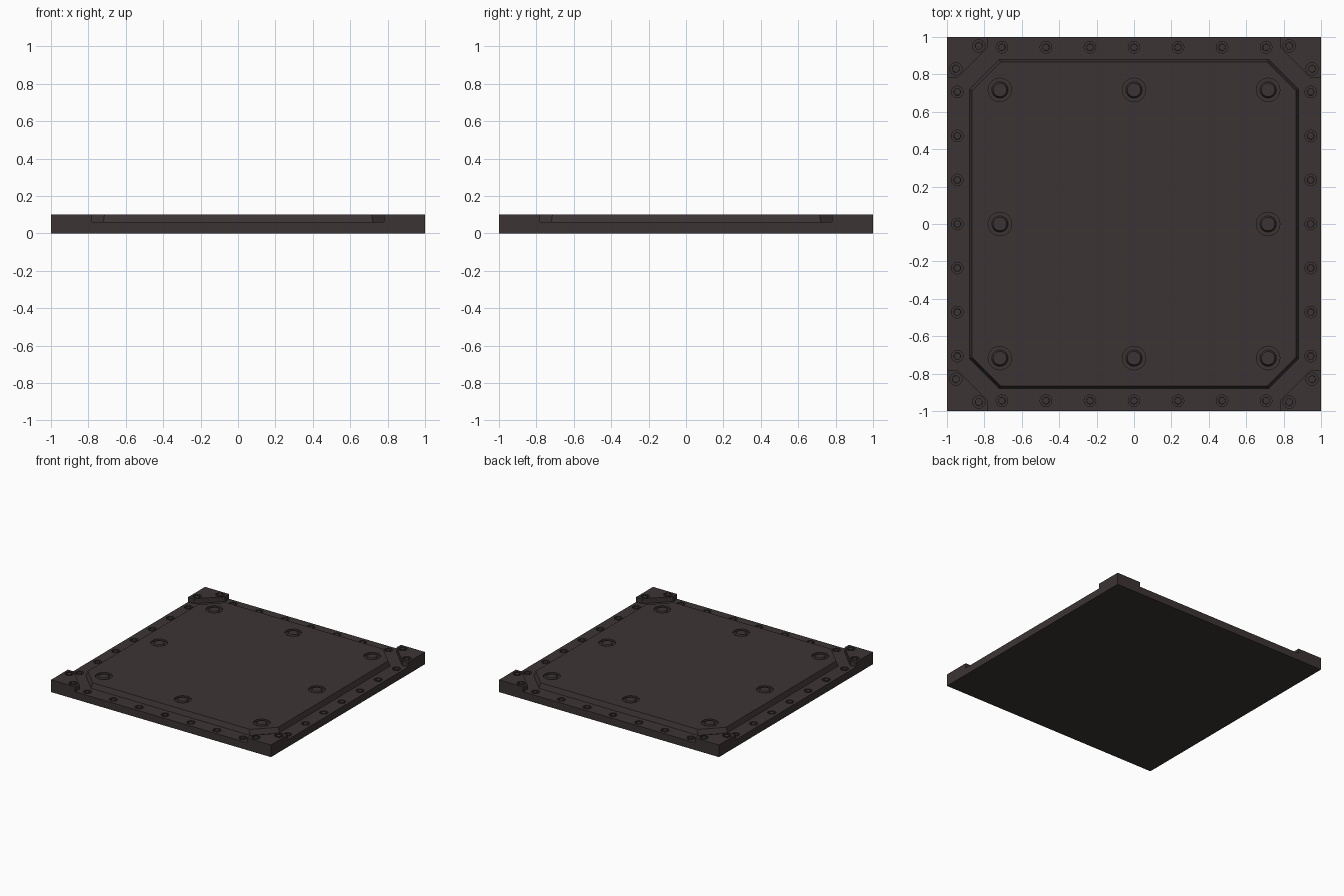
import bpy, bmesh, math

if "Cube" in bpy.data.objects:
    bpy.data.objects.remove(bpy.data.objects["Cube"])

metal = bpy.data.materials.new("dark_brown_metal")
metal.diffuse_color = (0.045, 0.034, 0.034, 1)
metal.use_nodes = True
metal.node_tree.nodes["Principled BSDF"].inputs["Base Color"].default_value = metal.diffuse_color

RIM, TOP = 0.06, 0.10


def make(name, build):
    bm = bmesh.new()
    build(bm)
    bmesh.ops.recalc_face_normals(bm, faces=bm.faces)
    me = bpy.data.meshes.new(name)
    bm.to_mesh(me)
    bm.free()
    me.materials.append(metal)
    ob = bpy.data.objects.new(name, me)
    bpy.context.collection.objects.link(ob)
    return ob


def loft(bm, rings):
    """Skin a stack of (outline, z) rings and cap both ends."""
    vs = [[bm.verts.new((x, y, z)) for x, y in pts] for pts, z in rings]
    n = len(vs[0])
    for a, b in zip(vs, vs[1:]):
        for i in range(n):
            bm.faces.new((a[i], a[(i + 1) % n], b[(i + 1) % n], b[i]))
    bm.faces.new(vs[0][::-1])
    bm.faces.new(vs[-1])


def circle(x, y, r, n=24):
    return [(x + r * math.cos(2 * math.pi * i / n), y + r * math.sin(2 * math.pi * i / n)) for i in range(n)]


def octagon(h, c):
    return [(-c, -h), (c, -h), (h, -c), (h, c), (c, h), (-c, h), (-h, c), (-h, -c)]


def bolt_pockets(target, name, spots, z, r_out, r_low, r_top, depth):
    """Sink round pockets into a part and seat a bevelled bolt in each."""
    def cut(bm):
        for x, y in spots:
            loft(bm, [(circle(x, y, r_out), z - depth), (circle(x, y, r_out), z + 0.02)])
    cutter = make(name + "_cutter", cut)
    mod = target.modifiers.new("pockets", 'BOOLEAN')
    mod.operation = 'DIFFERENCE'
    mod.solver = 'EXACT'
    mod.object = cutter
    bpy.context.view_layer.objects.active = target
    bpy.ops.object.modifier_apply(modifier=mod.name)
    bpy.data.objects.remove(cutter)

    def bolts(bm):
        for x, y in spots:
            loft(bm, [(circle(x, y, r_low), z - depth), (circle(x, y, r_top), z)])
    make(name, bolts)


# base plate
base = make("base_plate", lambda bm: loft(bm, [([(-1, -1), (1, -1), (1, 1), (-1, 1)], z) for z in (0, RIM)]))

# raised centre panel with sloped edge
panel = make("centre_panel", lambda bm: loft(bm, [(octagon(0.88, 0.72), RIM), (octagon(0.865, 0.714), TOP)]))


# corner brackets, mirrored to all four corners
def corners(bm):
    outline = [(1, 1), (0.78, 1), (0.78, 0.945), (0.945, 0.78), (1, 0.78)]
    for sx in (-1, 1):
        for sy in (-1, 1):
            pts = [(x * sx, y * sy) for x, y in outline]
            loft(bm, [(pts, RIM), (pts, TOP)])


brackets = make("corner_brackets", corners)

# bolts: rim rows, corner pairs, panel ring
row = [0.2355 * i for i in range(-3, 4)]
rim_spots = [(t, s * 0.945) for t in row for s in (-1, 1)] + [(s * 0.945, t) for t in row for s in (-1, 1)]
corner_spots = [(sx * a, sy * b) for a, b in ((0.83, 0.952), (0.952, 0.83)) for sx in (-1, 1) for sy in (-1, 1)]
panel_spots = [(x, y) for x in (-0.717, 0, 0.717) for y in (-0.717, 0, 0.717) if x or y]
bolt_pockets(base, "rim_bolts", rim_spots, RIM, 0.031, 0.019, 0.018, 0.012)
bolt_pockets(brackets, "corner_bolts", corner_spots, TOP, 0.033, 0.02, 0.019, 0.012)
bolt_pockets(panel, "panel_bolts", panel_spots, TOP, 0.063, 0.044, 0.036, 0.014)
